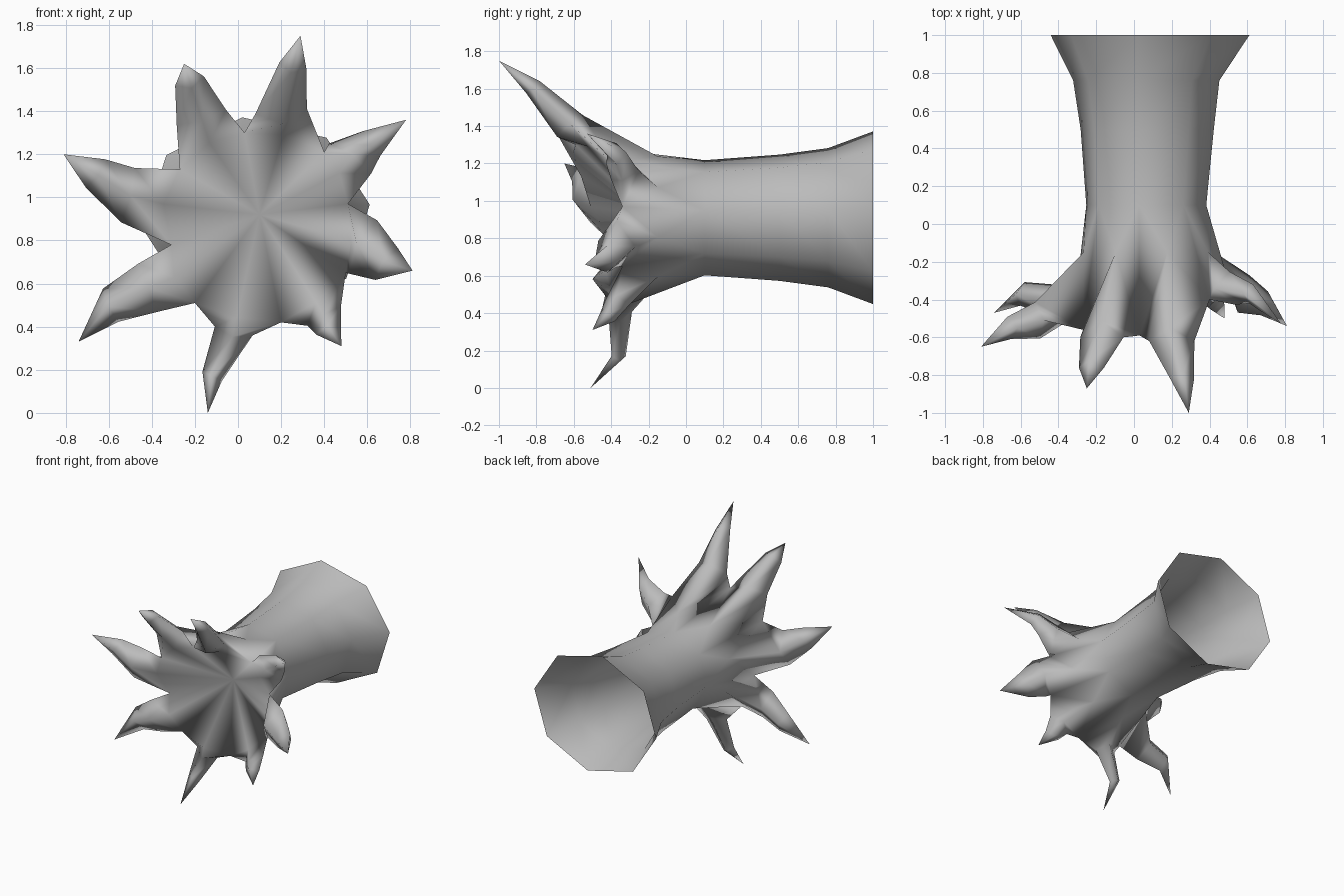
import bpy, bmesh
from math import cos, sin, radians
from mathutils import Vector

cube = bpy.data.objects.get("Cube")
if cube:
    bpy.data.objects.remove(cube)

bark = bpy.data.materials.new("grey_bark")
bark.use_nodes = True
bark.diffuse_color = (0.5, 0.5, 0.5, 1)
bark.node_tree.nodes["Principled BSDF"].inputs["Base Color"].default_value = (0.5, 0.5, 0.5, 1)

SIDES = 8
CENTRE = Vector((0.1, -0.2, 0.92))

# Trunk rings: y, centre x, radius x, centre z, radius z
trunk_rings = [
    (1, 0.085, 0.53, 0.91, 0.465),
    (0.76, 0.065, 0.39, 0.91, 0.375),
    (0.5, 0.07, 0.355, 0.91, 0.34),
    (0.1, 0.065, 0.32, 0.91, 0.31),
]

# Hollows between neighbouring roots, counter-clockwise seen from the front
valleys = [
    (0.51, -0.34, 0.97), (0.4, -0.4, 1.21), (0.03, -0.59, 1.3), (-0.27, -0.56, 1.13),
    (-0.31, -0.4, 0.78), (-0.2, -0.4, 0.51), (0.2, -0.38, 0.42), (0.5, -0.34, 0.65),
]

# Each root: two stations (x, y, z, half width) and the tip
roots = [
    ((0.52, -0.34, 1.18, 0.12), (0.62, -0.37, 1.25, 0.07), (0.78, -0.53, 1.36)),
    ((0.2, -0.62, 1.4, 0.12), (0.255, -0.82, 1.61, 0.065), (0.29, -1, 1.75)),
    ((-0.17, -0.6, 1.37, 0.12), (-0.225, -0.76, 1.54, 0.07), (-0.25, -0.87, 1.62)),
    ((-0.51, -0.51, 1.01, 0.13), (-0.66, -0.55, 1.11, 0.08), (-0.81, -0.65, 1.2)),
    ((-0.42, -0.41, 0.58, 0.12), (-0.59, -0.37, 0.5, 0.085), (-0.74, -0.47, 0.33)),
    ((-0.02, -0.35, 0.38, 0.09), (-0.12, -0.36, 0.17, 0.05), (-0.14, -0.51, 0)),
    ((0.4, -0.37, 0.45, 0.09), (0.42, -0.42, 0.38, 0.06), (0.48, -0.5, 0.31)),
    ((0.58, -0.37, 0.77, 0.14), (0.69, -0.42, 0.69, 0.09), (0.81, -0.54, 0.66)),
]

bm = bmesh.new()


def bridge(a, b, closed=True):
    """Join two loops of equal length with quads."""
    n = len(a)
    for i in range(n if closed else n - 1):
        j = (i + 1) % n
        bm.faces.new((a[i], a[j], b[j], b[i]))


def station(point, half, previous):
    """Diamond cross-section facing along the root."""
    p = Vector(point)
    along = (p - previous).normalized()
    side = Vector((-along.z, 0, along.x)).normalized()
    depth = along.cross(side).normalized()
    if depth.y < 0:
        depth = -depth
    thick = half * 0.75
    corners = (p - side * half, p + depth * thick, p + side * half, p - depth * thick)
    return [bm.verts.new(c) for c in corners]


# Open eight-sided trunk
rings = []
for y, cx, rx, cz, rz in trunk_rings:
    angles = [radians(7 + 45 * i) for i in range(SIDES)]
    rings.append([bm.verts.new((cx + rx * cos(a), y, cz + rz * sin(a))) for a in angles])
for near, far in zip(rings, rings[1:]):
    bridge(near, far)

# Flared collar, roots and recessed front
hub = bm.verts.new(CENTRE)
hollow = [bm.verts.new(v) for v in valleys]
collar = rings[-1]
for i, (lower, upper, tip) in enumerate(roots):
    j = (i + 1) % SIDES
    a = radians(29.5 + 45 * i)
    back = bm.verts.new((0.08 + 0.36 * cos(a), -0.15, 0.9 + 0.35 * sin(a)))
    middle = (hollow[i].co + hollow[j].co) / 2
    out = (Vector(lower[:3]) - middle) * 0.25
    front = bm.verts.new(middle + Vector((out.x, -0.03, out.z)))
    for tri in ((collar[i], collar[j], back), (collar[i], back, hollow[i]),
                (collar[j], hollow[j], back), (hub, hollow[i], front), (hub, front, hollow[j])):
        bm.faces.new(tri)
    base = [hollow[i], back, hollow[j], front]
    ring_a = station(lower[:3], lower[3], middle)
    ring_b = station(upper[:3], upper[3], Vector(lower[:3]))
    bridge(base, ring_a)
    bridge(ring_a, ring_b)
    point = bm.verts.new(tip)
    for k in range(4):
        bm.faces.new((ring_b[k], ring_b[(k + 1) % 4], point))

bmesh.ops.recalc_face_normals(bm, faces=bm.faces)
# Keep the outside of the open shell facing outwards
bm.faces.ensure_lookup_table()
wall = bm.faces[0]
outward = wall.calc_center_median() - CENTRE
outward.y = 0
if wall.normal.dot(outward) < 0:
    bmesh.ops.reverse_faces(bm, faces=bm.faces)

mesh = bpy.data.meshes.new("rooted_trunk")
bm.to_mesh(mesh)
bm.free()
mesh.materials.append(bark)
mesh.shade_smooth()
trunk = bpy.data.objects.new("rooted_trunk", mesh)
bpy.context.collection.objects.link(trunk)
